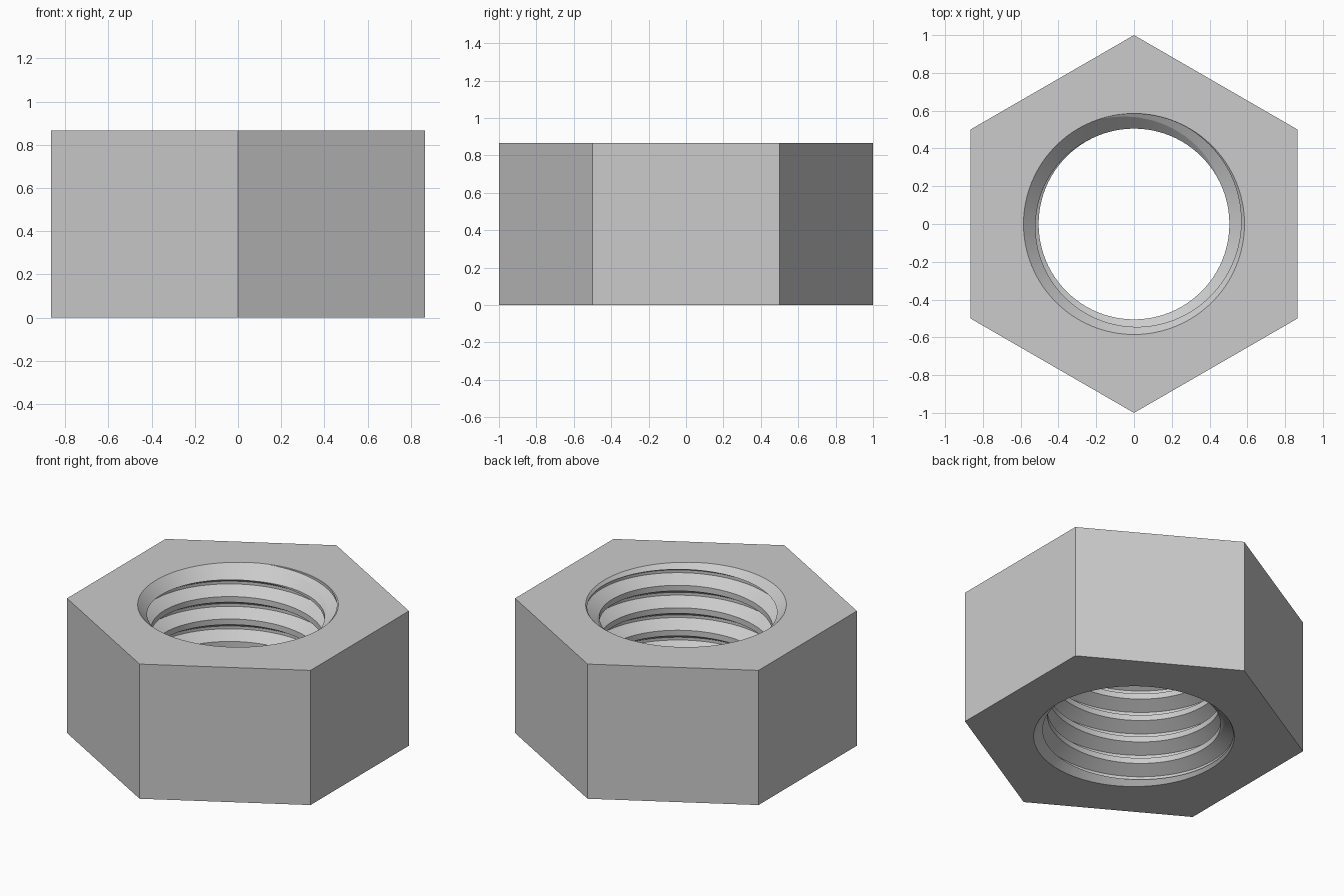
import bpy, bmesh, math

if "Cube" in bpy.data.objects:
    bpy.data.objects.remove(bpy.data.objects["Cube"])

H = 0.866            # nut height
PITCH = H / 6        # thread pitch
R_MINOR, R_MAJOR = 0.505, 0.583
R_CHAMFER = 0.585    # mouth of the hole
SEG = 96

steel = bpy.data.materials.new("steel grey")
steel.diffuse_color = (0.6, 0.6, 0.6, 1)
steel.use_nodes = True
steel.node_tree.nodes["Principled BSDF"].inputs["Base Color"].default_value = steel.diffuse_color


def make_object(name, bm):
    bmesh.ops.recalc_face_normals(bm, faces=bm.faces[:])
    mesh = bpy.data.meshes.new(name)
    bm.to_mesh(mesh)
    bm.free()
    obj = bpy.data.objects.new(name, mesh)
    bpy.context.collection.objects.link(obj)
    mesh.materials.append(steel)
    return obj


def frustum(name, rings, sides, turn=0.0):
    """Closed solid from (radius, z) rings."""
    bm = bmesh.new()
    loops = [[bm.verts.new((r * math.cos(turn + 2 * math.pi * i / sides),
                            r * math.sin(turn + 2 * math.pi * i / sides), z))
              for i in range(sides)] for r, z in rings]
    for a, b in zip(loops, loops[1:]):
        for i in range(sides):
            k = (i + 1) % sides
            bm.faces.new((a[i], a[k], b[k], b[i]))
    bm.faces.new(loops[0][::-1])
    bm.faces.new(loops[-1])
    return make_object(name, bm)


def thread_tap(name):
    """Right-handed threaded rod, trimmed flat at both ends."""
    root, flank = PITCH / 16, PITCH * 6 / 16
    profile = [(-root, R_MAJOR), (root, R_MAJOR),
               (flank, R_MINOR), (PITCH - flank, R_MINOR)]
    rows = 4 * 13
    bm = bmesh.new()
    grid = []
    for i in range(SEG):
        a = 2 * math.pi * i / SEG
        column = []
        for j in range(rows):
            dz, r = profile[j % 4]
            z = dz + PITCH * (j // 4 - 3 - 0.25 + i / SEG)
            column.append(bm.verts.new((r * math.cos(a), r * math.sin(a), z)))
        grid.append(column)
    for i in range(SEG):
        k, lift = (i + 1) % SEG, 4 if i == SEG - 1 else 0
        for j in range(rows - 1 - lift):
            bm.faces.new((grid[i][j], grid[k][j + lift],
                          grid[k][j + 1 + lift], grid[i][j + 1]))
    for z, up in ((-0.1, -1), (H + 0.1, 1)):
        bmesh.ops.bisect_plane(bm, geom=bm.verts[:] + bm.edges[:] + bm.faces[:],
                               plane_co=(0, 0, z), plane_no=(0, 0, up),
                               clear_outer=True)
    rim = [e for e in bm.edges if e.is_boundary]
    bmesh.ops.holes_fill(bm, edges=rim, sides=0)
    return make_object(name, bm)


# Hexagonal body with corners at front and back
nut = frustum("hex_nut", [(1, 0), (1, H)], 6, math.pi / 2)

# Threaded bore and 45 degree chamfers at both mouths
d = 0.15
cutters = [
    thread_tap("thread_cutter"),
    frustum("top_chamfer_cutter", [(R_CHAMFER - d, H - d), (R_CHAMFER + 0.05, H + 0.05)], SEG),
    frustum("bottom_chamfer_cutter", [(R_CHAMFER + 0.05, -0.05), (R_CHAMFER - d, d)], SEG),
]
bpy.context.view_layer.objects.active = nut
nut.select_set(True)
for c in cutters:
    mod = nut.modifiers.new("cut", 'BOOLEAN')
    mod.operation, mod.solver, mod.object = 'DIFFERENCE', 'EXACT', c
    bpy.ops.object.modifier_apply(modifier=mod.name)
for c in cutters:
    bpy.data.objects.remove(c)

# Smooth around the bore, crisp at thread edges and hexagon
bpy.ops.object.select_all(action='DESELECT')
nut.select_set(True)
bpy.ops.object.shade_smooth_by_angle(angle=math.radians(14))
